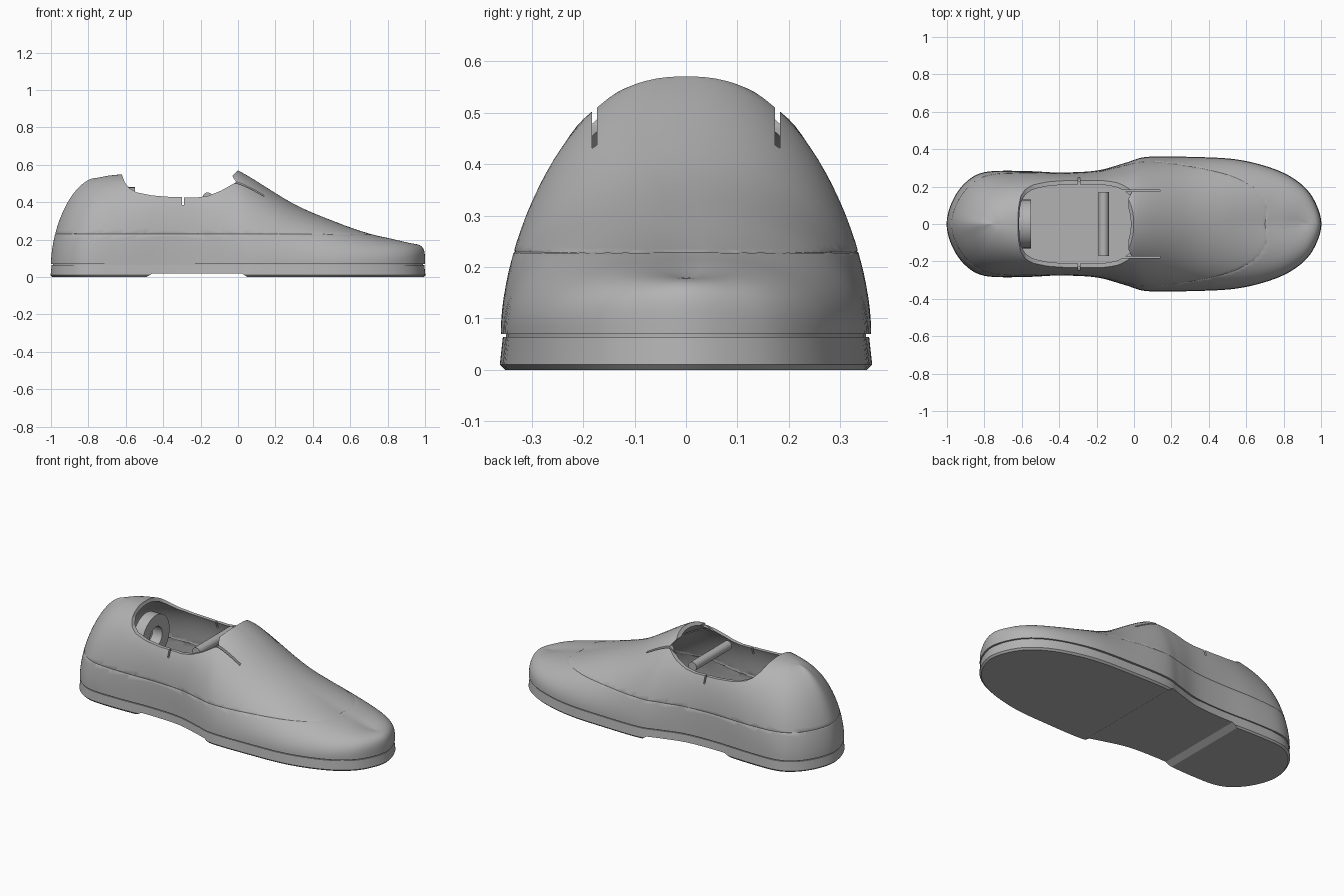
import bpy, bmesh, math
from mathutils import Matrix

cube = bpy.data.objects.get("Cube")
if cube:
    bpy.data.objects.remove(cube, do_unlink=True)

grey = bpy.data.materials.new("plain grey")
grey.use_nodes = True
COLOR = (0.45, 0.45, 0.45, 1)
grey.diffuse_color = COLOR
grey.node_tree.nodes["Principled BSDF"].inputs["Base Color"].default_value = COLOR


def make(name, bm):
    mesh = bpy.data.meshes.new(name)
    bm.to_mesh(mesh)
    bm.free()
    obj = bpy.data.objects.new(name, mesh)
    bpy.context.collection.objects.link(obj)
    mesh.materials.append(grey)
    return obj


def modify(obj, kind, **settings):
    bpy.context.view_layer.objects.active = obj
    mod = obj.modifiers.new(kind.lower(), kind)
    for key, value in settings.items():
        setattr(mod, key, value)
    bpy.ops.object.modifier_apply(modifier=mod.name)


def smooth(obj, angle=35):
    bpy.ops.object.select_all(action="DESELECT")
    obj.select_set(True)
    bpy.context.view_layer.objects.active = obj
    bpy.ops.object.shade_smooth_by_angle(angle=math.radians(angle))


def side_prism(name, points, y0=-0.6, y1=0.6):
    """Extrude an x-z outline along y."""
    bm = bmesh.new()
    face = bm.faces.new([bm.verts.new((x, y0, z)) for x, z in points])
    new = bmesh.ops.extrude_face_region(bm, geom=[face])["geom"]
    bmesh.ops.translate(bm, vec=(0, y1 - y0, 0),
                        verts=[v for v in new if isinstance(v, bmesh.types.BMVert)])
    bmesh.ops.recalc_face_normals(bm, faces=bm.faces)
    return make(name, bm)


def cut(obj, cutter):
    cutter.hide_render = True
    modify(obj, "BOOLEAN", operation="DIFFERENCE", solver="EXACT", object=cutter)
    bpy.data.objects.remove(cutter, do_unlink=True)


# Ribs from heel to toe: base x, half width, spine x, spine height, roundness
RIBS = [
    (-1, 0, -.76, .53, 1.75), (-.97, .12, -.74, .532, 1.75),
    (-.9, .22, -.72, .536, 1.8), (-.8, .275, -.69, .542, 1.95),
    (-.62, .283, -.6, .55, 2.4), (-.4, .275, -.4, .555, 3),
    (-.2, .285, -.2, .56, 2.7), (-.05, .325, -.04, .575, 2.2),
    (.07, .357, .04, .548, 1.95), (.3, .357, .3, .39, 2),
    (.55, .343, .52, .295, 2.1), (.75, .292, .68, .236, 2.4),
    (.88, .222, .79, .207, 2.8), (.96, .13, .86, .187, 3.4),
    (1, 0, .9, .178, 4),
]


def flip(r):
    return (r[0], -r[1], *r[2:])


def spline(rows, steps):
    rows = [flip(rows[1])] + rows + [flip(rows[-2])]
    out = []
    for a, b, c, d in zip(rows, rows[1:], rows[2:], rows[3:]):
        for s in range(steps):
            t = s / steps
            out.append([q + t * (r - p + t * (2*p - 5*q + 4*r - s4 + t * (3*q - p - 3*r + s4))) / 2
                        for p, q, r, s4 in zip(a, b, c, d)])
    return out + [list(rows[-2])]


ribs = spline(RIBS, 6)

# Upper: half shell lofted from the welt line to the spine
BASE, ARC = 0.07, 28
bm = bmesh.new()
grid = []
for bx, by, sx, h, n in ribs:
    row = []
    for j in range(ARC + 1):
        a = math.pi / 2 * j / ARC
        out = max(math.cos(a), 0) ** (2 / n) if j < ARC else 0
        up = math.sin(a) ** (2 / n)
        row.append(bm.verts.new((sx + (bx - sx) * out, by * out, BASE + (h - BASE) * up)))
    grid.append(row)
for p, q in zip(grid, grid[1:]):
    for j in range(ARC):
        bm.faces.new((p[j], p[j + 1], q[j + 1], q[j]))

# Stitch line pressed in around the upper
SEAM = 0.23
for z in (SEAM - .003, SEAM, SEAM + .003):
    bmesh.ops.bisect_plane(bm, geom=bm.verts[:] + bm.edges[:] + bm.faces[:],
                           plane_co=(0, 0, z), plane_no=(0, 0, 1))
bm.normal_update()
for v in bm.verts:
    if abs(v.co.z - SEAM) < 1e-4:
        move = v.normal * 0.002
        if v.co.y < 1e-5:
            move.y = 0
        v.co -= move
upper = make("upper", bm)
modify(upper, "MIRROR", use_axis=(False, True, False), merge_threshold=0.0005)
modify(upper, "SOLIDIFY", thickness=0.02, offset=-1)

# Foot opening, tongue slits and rim notches
cut(upper, side_prism("opening_cutter", [
    (-.62, .8), (-.62, .545), (-.605, .505), (-.58, .475), (-.54, .452), (-.46, .436),
    (-.36, .428), (-.22, .425), (-.16, .434), (-.09, .462), (-.01, .507),
    (-.03, .54), (0, .572), (0, .8)]))
for s in (-1, 1):
    cut(upper, side_prism("slit_cutter", [(-.1, .4), (.14, .4), (.14, .7), (-.1, .7)],
                          s * .178 - .005, s * .178 + .005))
cut(upper, side_prism("notch_cutter", [(-.3, .385), (-.29, .385), (-.29, .6), (-.3, .6)]))
smooth(upper)


def slab(name, layers):
    """Stack the foot outline at (height, inset) layers and cap both ends."""
    half = [(r[0], r[1]) for r in ribs]
    outline = half + [(x, -y) for x, y in half[-2:0:-1]]
    bm = bmesh.new()
    rings = [[bm.verts.new((x * (1 - inset), y * (1 - inset / .36), z)) for x, y in outline]
             for z, inset in layers]
    for p, q in zip(rings, rings[1:]):
        for i in range(len(p)):
            bm.faces.new((p[i - 1], p[i], q[i], q[i - 1]))
    bm.faces.new(rings[0])
    bm.faces.new(rings[-1])
    bmesh.ops.recalc_face_normals(bm, faces=bm.faces)
    return make(name, bm)


# Sole with a raised arch, and the insole that closes the welt groove
sole = slab("sole", [(0, .008), (.01, -.002), (.064, .004)])
cut(sole, side_prism("arch_cutter", [
    (-.5, -.02), (-.49, 0), (-.455, .02), (.02, .02), (.05, 0), (.06, -.02)]))
smooth(sole, 25)
smooth(slab("insole", [(.055, .01), (.085, .01)]))

# Heel ring standing inside the opening
bm = bmesh.new()
SEG = 40
loops = []
for x, r in ((-.615, .13), (-.55, .13), (-.55, .06), (-.615, .06)):
    loops.append([bm.verts.new((x, r * math.cos(k * math.tau / SEG),
                                .35 + r * math.sin(k * math.tau / SEG))) for k in range(SEG)])
for m in range(4):
    p, q = loops[m - 1], loops[m]
    for k in range(SEG):
        bm.faces.new((p[k - 1], p[k], q[k], q[k - 1]))
bmesh.ops.recalc_face_normals(bm, faces=bm.faces)
smooth(make("heel_ring", bm))

# Cross bar under the tongue
bm = bmesh.new()
bmesh.ops.create_cone(bm, cap_ends=True, segments=24, radius1=.027, radius2=.027, depth=.34,
                      matrix=Matrix.Translation((-.162, 0, .425)) @ Matrix.Rotation(math.pi / 2, 4, "X"))
smooth(make("cross_bar", bm))
